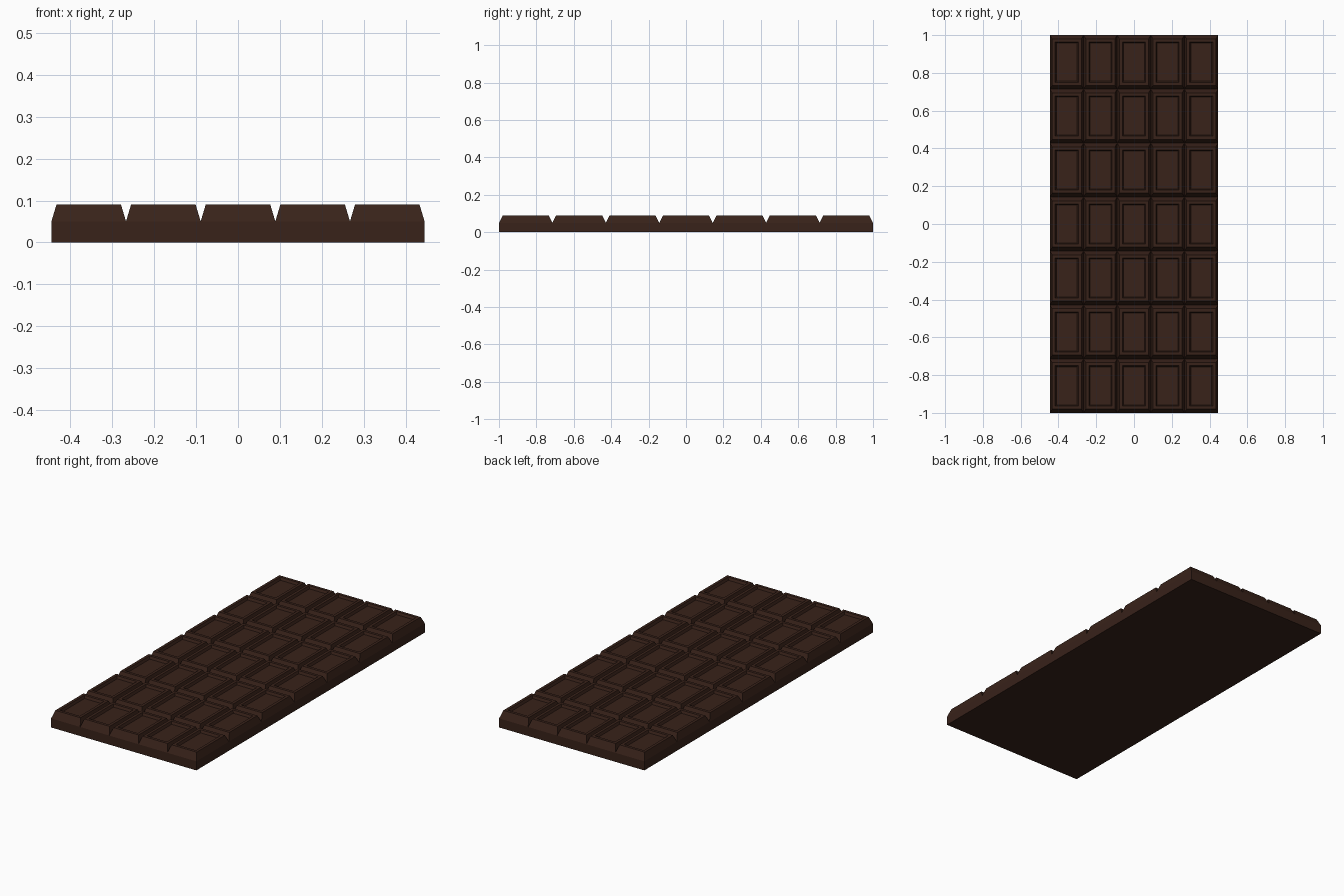
import bpy, bmesh

if "Cube" in bpy.data.objects:
    bpy.data.objects.remove(bpy.data.objects["Cube"])

W, L, BASE, TOP = 0.89, 2.0, 0.05, 0.09
NX, NY = 5, 7
CX, CY = W / NX, L / NY

# (x inset, y inset, height) of each ring of a square, from groove to panel
RINGS = [(0, 0, BASE), (0.012, 0.02, TOP), (0.028, 0.036, TOP), (0.034, 0.042, TOP - 0.014)]

bm = bmesh.new()


def ring(x0, y0, x1, y1, z):
    return [bm.verts.new(p) for p in ((x0, y0, z), (x1, y0, z), (x1, y1, z), (x0, y1, z))]


def bridge(a, b):
    for k in range(4):
        n = (k + 1) % 4
        bm.faces.new((a[k], a[n], b[n], b[k]))


# Squares with sloped sides and a sunken panel
for i in range(NX):
    for j in range(NY):
        x, y = -W / 2 + i * CX, -L / 2 + j * CY
        rings = [ring(x + dx, y + dy, x + CX - dx, y + CY - dy, z) for dx, dy, z in RINGS]
        for a, b in zip(rings, rings[1:]):
            bridge(a, b)
        bm.faces.new(rings[-1])

# Slab sides and underside
bottom = ring(-W / 2, -L / 2, W / 2, L / 2, 0)
bridge(bottom, ring(-W / 2, -L / 2, W / 2, L / 2, BASE))
bm.faces.new(bottom[::-1])
bmesh.ops.remove_doubles(bm, verts=bm.verts, dist=1e-5)

mesh = bpy.data.meshes.new("chocolate_bar")
bm.to_mesh(mesh)
bm.free()
bar = bpy.data.objects.new("chocolate_bar", mesh)
bpy.context.collection.objects.link(bar)

mat = bpy.data.materials.new("dark_chocolate")
mat.diffuse_color = (0.04, 0.016, 0.01, 1)
mat.use_nodes = True
mat.node_tree.nodes["Principled BSDF"].inputs["Base Color"].default_value = mat.diffuse_color
mesh.materials.append(mat)
